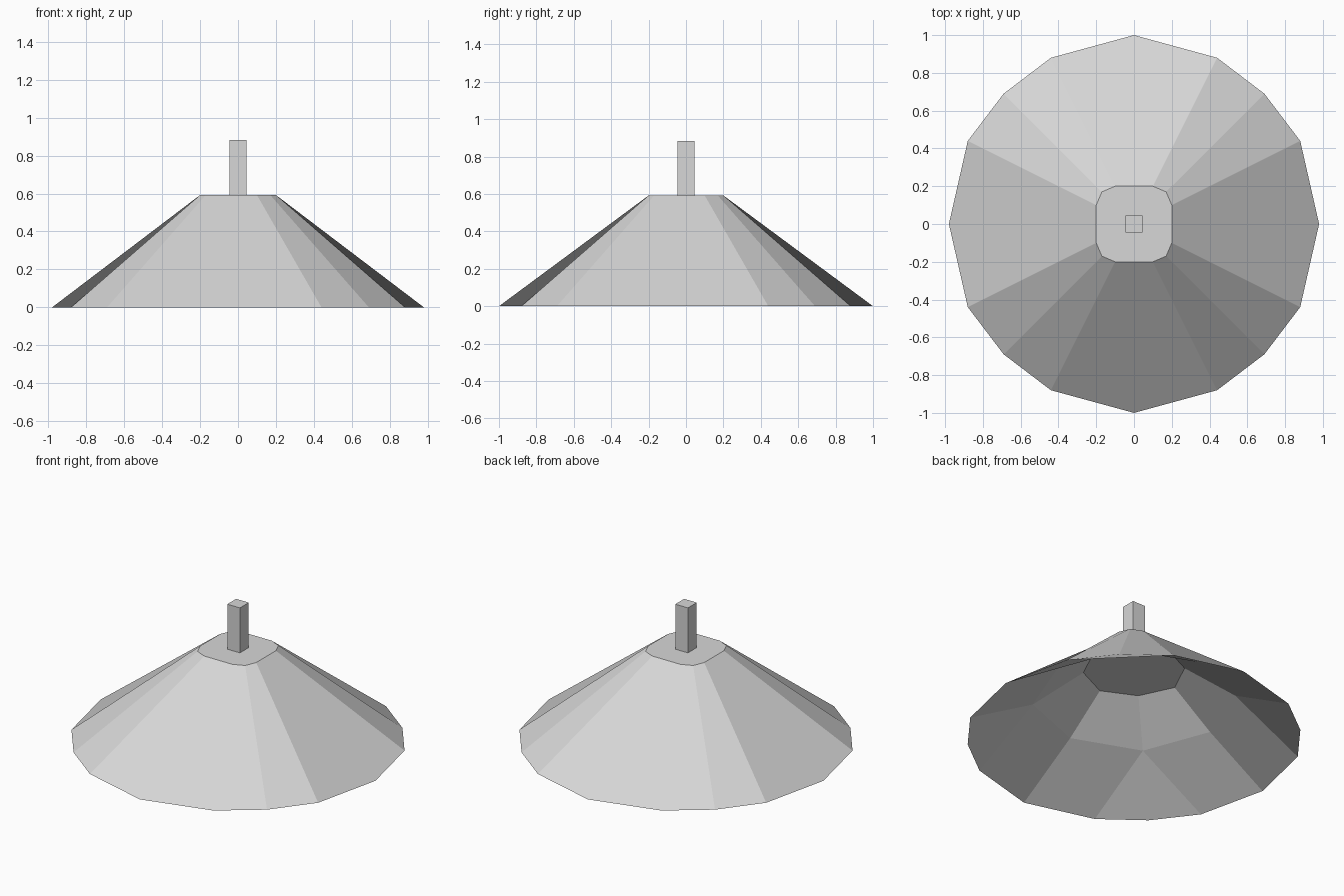
import bpy, bmesh, math

if "Cube" in bpy.data.objects:
    bpy.data.objects.remove(bpy.data.objects["Cube"])

grey = bpy.data.materials.new("light_grey")
grey.diffuse_color = (0.68, 0.68, 0.68, 1)
grey.use_nodes = True
grey.node_tree.nodes["Principled BSDF"].inputs["Base Color"].default_value = grey.diffuse_color


def finish(bm, name):
    bmesh.ops.recalc_face_normals(bm, faces=bm.faces)
    mesh = bpy.data.meshes.new(name)
    bm.to_mesh(mesh)
    bm.free()
    mesh.materials.append(grey)
    obj = bpy.data.objects.new(name, mesh)
    bpy.context.collection.objects.link(obj)
    return obj


def quarter_ring(bm, points, z):
    """Repeat the points of one quarter around the vertical axis."""
    ring = []
    for q in range(4):
        c, s = round(math.cos(q * math.pi / 2)), round(math.sin(q * math.pi / 2))
        ring += [bm.verts.new((x * c - y * s, x * s + y * c, z)) for x, y in points]
    return ring


# Hollow canopy: wide faceted cone with a coarser eight-sided underside
bm = bmesh.new()
rim = quarter_ring(bm, [(0.99, 0), (0.88, 0.44), (0.69, 0.69), (0.44, 0.88)], 0)
for v in rim:
    if abs(v.co.x) > 0.98:
        v.co.x = math.copysign(0.98, v.co.x)
    if abs(v.co.y) > 0.98:
        v.co.y = math.copysign(1.0, v.co.y)
top = quarter_ring(bm, [(0.2, 0.1), (0.17, 0.17), (0.1, 0.2)], 0.592)
mid = quarter_ring(bm, [(0.58, 0), (0.42, 0.42)], 0.25)
ceiling = quarter_ring(bm, [(0.31, 0), (0.21, 0.21)], 0.45)

bm.faces.new(top)
bm.faces.new(ceiling)
for q in range(4):
    r = [rim[(4 * q + i) % 16] for i in range(-1, 5)]
    t = [top[(3 * q + i) % 12] for i in range(-1, 3)]
    m = [mid[(2 * q + i) % 8] for i in range(3)]
    c = [ceiling[(2 * q + i) % 8] for i in range(3)]
    # Outer slope: one wide panel and two narrow corner panels
    bm.faces.new((r[0], r[1], r[2], t[1], t[0]))
    bm.faces.new((r[2], r[3], t[2], t[1]))
    bm.faces.new((r[3], r[4], t[3], t[2]))
    # Underside, lower and upper bands
    bm.faces.new((r[1], r[2], m[1], m[0]))
    bm.faces.new((r[2], r[3], r[4], m[1]))
    bm.faces.new((r[4], r[5], m[2], m[1]))
    for i in range(2):
        bm.faces.new((m[i], m[i + 1], c[i + 1], c[i]))
finish(bm, "canopy")

# Square post standing on the flat top
bm = bmesh.new()
bmesh.ops.create_cube(bm, size=1)
bmesh.ops.scale(bm, vec=(0.09, 0.09, 0.29), verts=bm.verts)
bmesh.ops.translate(bm, vec=(0, 0, 0.737), verts=bm.verts)
finish(bm, "post")
